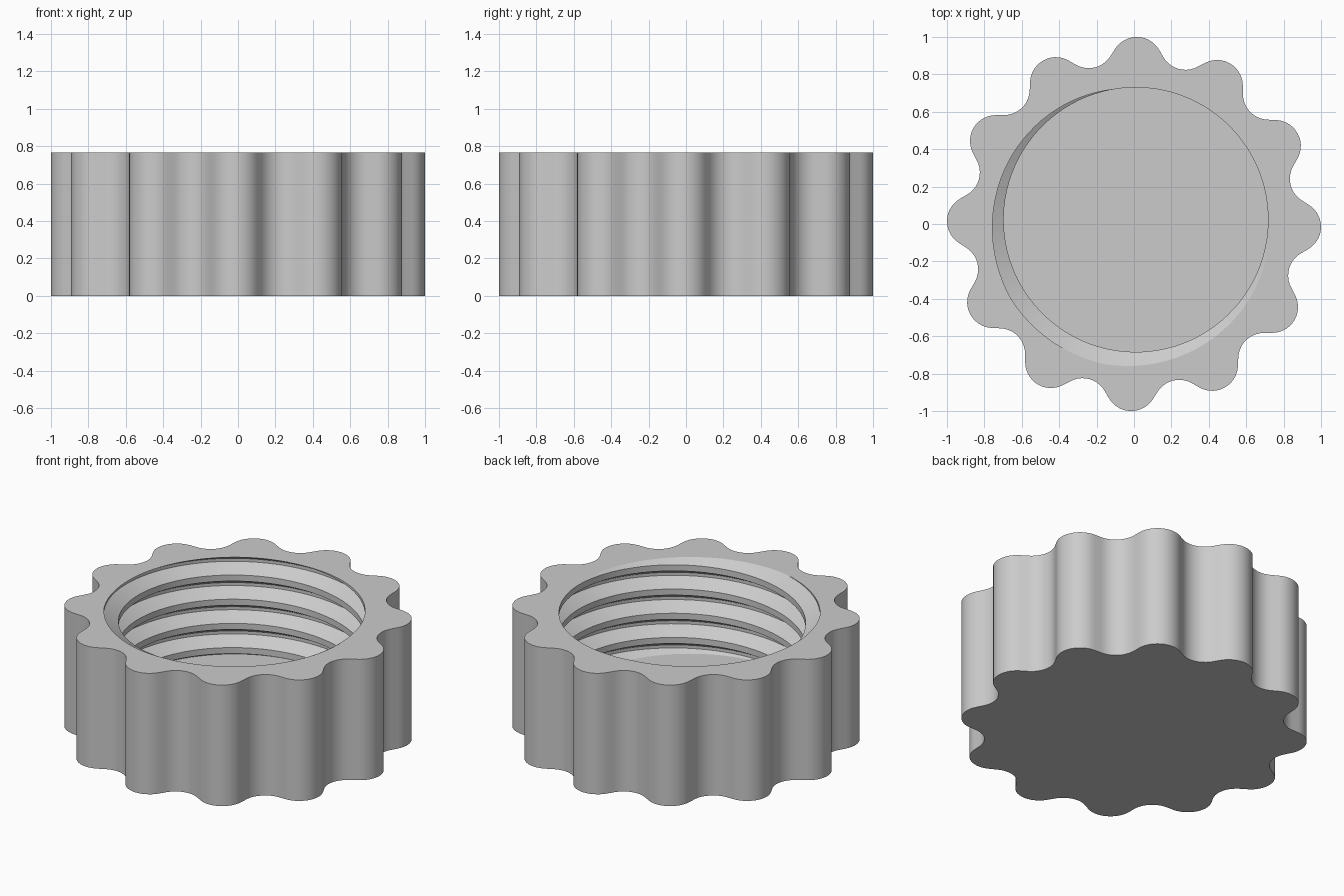
import bpy, bmesh
from math import pi, tau, sin, cos, acos, atan2, radians, hypot, floor
from mathutils import Vector

HEIGHT = 0.765
PITCH = HEIGHT / 5
FLOOR = PITCH
AXIS = Vector((0.01, 0.023, 0))      # thread axis sits slightly off centre
R_MINOR, R_MAJOR = 0.707, 0.79
STEPS = 96                           # thread segments per turn
LOBES = 12

if "Cube" in bpy.data.objects:
    bpy.data.objects.remove(bpy.data.objects["Cube"], do_unlink=True)

grey = bpy.data.materials.new("light_grey")
grey.use_nodes = True
colour = (0.6, 0.6, 0.6, 1)
grey.diffuse_color = colour
grey.node_tree.nodes["Principled BSDF"].inputs["Base Color"].default_value = colour


def arc(centre_r, direction, radius, start, end, count):
    """Points on an arc whose centre is given in polar form."""
    cx, cy = centre_r * cos(direction), centre_r * sin(direction)
    for k in range(count + 1):
        a = start + (end - start) * k / count
        yield cx + radius * cos(a), cy + radius * sin(a)


def grip_outline():
    """Rounded lobes joined to hollow valleys by short tangent lines."""
    lobe_c, lobe_r, valley_c, valley_r = 0.862, 0.138, 1.0, 0.137
    half = pi / LOBES
    dx, dy = valley_c * cos(half) - lobe_c, valley_c * sin(half)
    leave = atan2(dy, dx) - acos((lobe_r + valley_r) / hypot(dx, dy))
    points = []
    for k in range(LOBES):
        d = k * tau / LOBES - radians(1)
        points += arc(lobe_c, d, lobe_r, d - leave, d + leave, 14)
        points += arc(valley_c, d + half, valley_r, d + leave + pi,
                      d + 2 * half - leave + pi, 10)
    return points


bm = bmesh.new()

# Internal thread: a trapezoid profile swept along a helix
profile = [(0, R_MAJOR), (1 / 8, R_MAJOR), (7 / 16, R_MINOR),
           (11 / 16, R_MINOR), (1, R_MAJOR)]
root_angle = radians(-125)
z_start = HEIGHT - 7 * PITCH - PITCH / 16
rows = []
for i in range(9 * STEPS + 1):
    turn = i / STEPS
    a = root_angle + turn * tau
    rows.append([bm.verts.new(AXIS + Vector((r * cos(a), r * sin(a),
                                             z_start + (turn + t) * PITCH)))
                 for t, r in profile])
for low, high in zip(rows, rows[1:]):
    for j in range(len(profile) - 1):
        bm.faces.new((low[j], low[j + 1], high[j + 1], high[j]))
bmesh.ops.remove_doubles(bm, verts=bm.verts, dist=1e-5)


# Trim the thread level at the mouth and at the floor
def trim(z, up):
    cut = bmesh.ops.bisect_plane(
        bm, geom=bm.verts[:] + bm.edges[:] + bm.faces[:], dist=1e-6,
        plane_co=(0, 0, z), plane_no=(0, 0, up), clear_outer=True)
    return [e for e in cut["geom_cut"] if isinstance(e, bmesh.types.BMEdge)]


trim(HEIGHT, 1)
trim(FLOOR, -1)


def rim(z):
    return [e for e in bm.edges if e.is_boundary
            and all(abs(v.co.z - z) < 1e-4 for v in e.verts)]


mouth = rim(HEIGHT)
bmesh.ops.triangle_fill(bm, edges=rim(FLOOR), use_beauty=True)

# Scalloped outer wall and base
outline = grip_outline()
bottom = [bm.verts.new((x, y, 0)) for x, y in outline]
top = [bm.verts.new((x, y, HEIGHT)) for x, y in outline]
count = len(outline)
for k in range(count):
    n = (k + 1) % count
    bm.faces.new((bottom[k], bottom[n], top[n], top[k]))
bm.faces.new(bottom[::-1])

# Flat top ring between the outline and the mouth
top_edges = [bm.edges.get((top[k], top[(k + 1) % count])) for k in range(count)]
bmesh.ops.triangle_fill(bm, edges=top_edges + mouth, use_beauty=True,
                        normal=(0, 0, 1))
bmesh.ops.recalc_face_normals(bm, faces=bm.faces)

mesh = bpy.data.meshes.new("threaded_cap")
bm.to_mesh(mesh)
bm.free()
mesh.materials.append(grey)
cap = bpy.data.objects.new("threaded_cap", mesh)
bpy.context.collection.objects.link(cap)

bpy.ops.object.select_all(action="DESELECT")
cap.select_set(True)
bpy.context.view_layer.objects.active = cap
bpy.ops.object.shade_smooth_by_angle(angle=radians(25))
